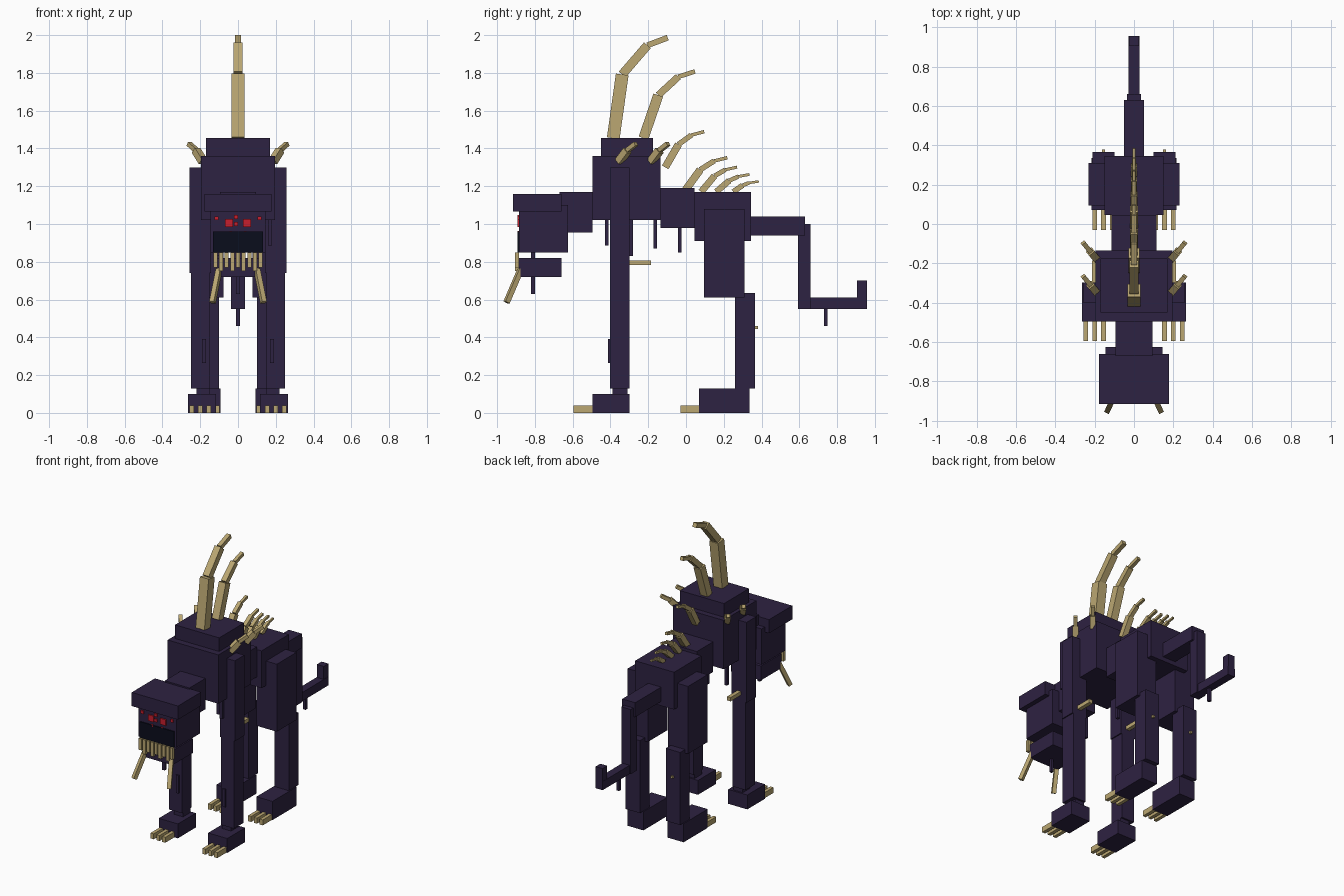
import bpy
import bmesh
from math import sin, cos, radians
from mathutils import Vector, Matrix

cube = bpy.data.objects.get("Cube")
if cube:
    bpy.data.objects.remove(cube, do_unlink=True)


def material(name, red, green, blue):
    colour = (red, green, blue, 1)
    mat = bpy.data.materials.new(name)
    mat.use_nodes = True
    mat.diffuse_color = colour
    mat.node_tree.nodes["Principled BSDF"].inputs["Base Color"].default_value = colour
    return mat


hide = material("dark purple hide", .027, .016, .054)
bone = material("tan bone", .5, .39, .17)
eye_red = material("red eyes", .58, .013, .026)
mouth_black = material("dark mouth", .003, .004, .012)


def finish(name, bm, mat):
    mesh = bpy.data.meshes.new(name)
    bm.to_mesh(mesh)
    bm.free()
    mesh.materials.append(mat)
    part = bpy.data.objects.new(name, mesh)
    bpy.context.collection.objects.link(part)


def box(name, width, y_range, z_range, mat=hide, x=0):
    """Block of a given width centred on x, between two y and two z limits."""
    (front, back), (low, high) = y_range, z_range
    centre = Vector((x, (front + back) / 2, (low + high) / 2))
    size = Vector((width, back - front, high - low))
    bm = bmesh.new()
    bmesh.ops.create_cube(bm, size=1, matrix=Matrix.LocRotScale(centre, None, size))
    finish(name, bm, mat)


def pair(name, width, y_range, z_range, x, mat=hide):
    """The same block on both sides."""
    box("left_" + name, width, y_range, z_range, mat, x)
    box("right_" + name, width, y_range, z_range, mat, -x)


def spike(name, base, steps, widths):
    """Chain of square bone bars, each thinner than the one below."""
    bm = bmesh.new()
    start = Vector(base)
    for step, width in zip(steps, widths):
        step = Vector(step)
        turn = step.to_track_quat("Z", "Y")
        size = Vector((width, width, step.length))
        place = Matrix.LocRotScale(start + step / 2, turn, size)
        bmesh.ops.create_cube(bm, size=1, matrix=place)
        start += step
    finish(name, bm, bone)


def tuft(name, x, y, low, high):
    """Thin hanging strand."""
    half = .01
    box(name, half * 2, (y - half, y + half), (low, high), hide, x)


# Body
chest_front, chest_back, chest_low, chest_top = -.495, -.135, 1.02, 1.36
hump_top = 1.455
hip_front, hip_back, hip_top = .045, .345, 1.17
box("chest", .39, (chest_front, chest_back), (chest_low, chest_top))
box("shoulder_hump", .34, (-.45, -.175), (chest_top, hump_top))
box("waist", .23, (chest_back, hip_front), (.98, 1.19))
box("hips", .3, (hip_front, hip_back), (.91, hip_top))
box("neck", .19, (-.67, chest_front), (.955, hip_top))

# Head
face, head_low, head_top, jaw_back = -.885, .85, 1.1, -.66
plate = face - .008
box("head", .29, (face, -.625), (head_low, head_top))
box("brow", .356, (-.915, jaw_back), (1.065, 1.16))
box("mouth", .264, (plate, face), (head_low, .96), mouth_black)
box("jaw", .23, (face, jaw_back), (.72, .82))
tuft("chin_strand", 0, -.81, .63, head_low)


def eye(name, x, z, size):
    box(name, size, (plate, face), (z - size / 2, z + size / 2), eye_red, x)


# Eyes
for side, sign in (("left", 1), ("right", -1)):
    eye(side + "_main_eye", sign * .047, 1.005, .042)
    eye(side + "_outer_eye", sign * .114, 1.03, .02)
    eye(side + "_lower_eye", sign * .038, .957, .014)
for name, z in (("upper", 1.037), ("lower", 1)):
    eye(name + "_middle_eye", -.01, z, .02)

# Teeth, alternating in length
tooth_count = 9
for i in range(tooth_count):
    x = (i - tooth_count // 2) * .03
    low = .77 - i % 2 * .02
    box(f"tooth_{i}", .022, (face - .02, face), (low, head_low), bone, x)

# Tusks and shoulder spikes
for side, sign in (("left", 1), ("right", -1)):
    spike(side + "_tusk", (sign * .1, -.875, .76), [(sign * .035, -.075, -.175)], [.027])
    for name, y in (("front", -.355), ("back", -.185)):
        steps = [(sign * .037, .045, .06), (sign * .037, .045, .035)]
        spike(f"{side}_{name}_shoulder_spike", (sign * .185, y, 1.33), steps, [.037, .024])

# Front legs
leg_x, leg_front, leg_back = .2, -.402, -.298
knee, ankle, sole = .74, .13, .1
pair("front_upper_leg", .115, (leg_front, leg_back), (knee, 1.3), leg_x)
pair("front_lower_leg", .1, (leg_front, leg_back), (ankle, knee), leg_x)
pair("front_ankle", .07, (-.39, -.31), (sole, ankle), leg_x - .015)
pair("front_foot", .147, (chest_front, leg_back), (0, sole), leg_x - .01)
pair("elbow_spur", .028, (leg_back, -.185), (.782, .808), leg_x, bone)
pair("shin_ridge", .02, (leg_front - .01, leg_front), (.265, .39), leg_x - .02)

# Hind legs
hind_x, shin_back = .155, .365
pair("thigh", .155, (.095, .31), (.61, 1.08), hind_x)
pair("hind_lower_leg", .11, (.26, shin_back), (ankle, .635), hind_x)
pair("hind_foot", .123, (.07, .335), (0, ankle), hind_x)
pair("heel_spur", .015, (shin_back, shin_back + .015), (.445, .46), hind_x, bone)

# Three claws on each foot
for name, middle, toe in (("front", leg_x, chest_front), ("hind", hind_x, .07)):
    for i in (-1, 0, 1):
        claw_x = middle + i * .045
        pair(f"{name}_claw_{i + 1}", .024, (toe - .1, toe), (0, .038), claw_x, bone)

# Hanging strands
tuft("chest_strand", .17, -.42, .885, chest_low)
tuft("rear_chest_strand", -.11, -.29, .83, chest_low)
tuft("front_belly_strand", -.05, -.163, .87, chest_low)
tuft("back_belly_strand", .04, -.033, head_low, chest_low)

# Tail
drop_front, tail_low, tail_high, tail_back = .592, .55, .61, .957
box("tail_base", .1, (hip_back, .63), (.94, 1.04))
box("tail_drop", .072, (drop_front, .66), (tail_low, 1))
box("tail_end", .056, (drop_front, tail_back), (tail_low, tail_high))
box("tail_tip", .052, (.905, tail_back), (tail_high, .7))
tuft("tail_strand", 0, .74, .46, tail_low)

# Curved back spikes: base y, base z, length and lean of the lowest bar
back_spikes = [
    (-.385, hump_top, .34, 8),
    (-.225, hump_top, .24, 19),
    (-.11, 1.3, .14, 30),
    (-.01, hip_top, .145, 36),
    (.08, hip_top, .11, 40),
    (.16, hip_top, .09, 49),
    (.25, hip_top, .06, 55),
]
for i, (y, z, length, lean) in enumerate(back_spikes):
    width = .02 + .14 * length
    lengths = (length, length * .6, length * .22 + .04)
    steps = []
    for bar, bend in zip(lengths, (0, .4, .75)):
        angle = radians(lean + bend * (90 - lean))
        steps.append((0, bar * sin(angle), bar * cos(angle)))
    spike(f"back_spike_{i}", (0, y, z), steps, [width, width * .7, width * .45])
